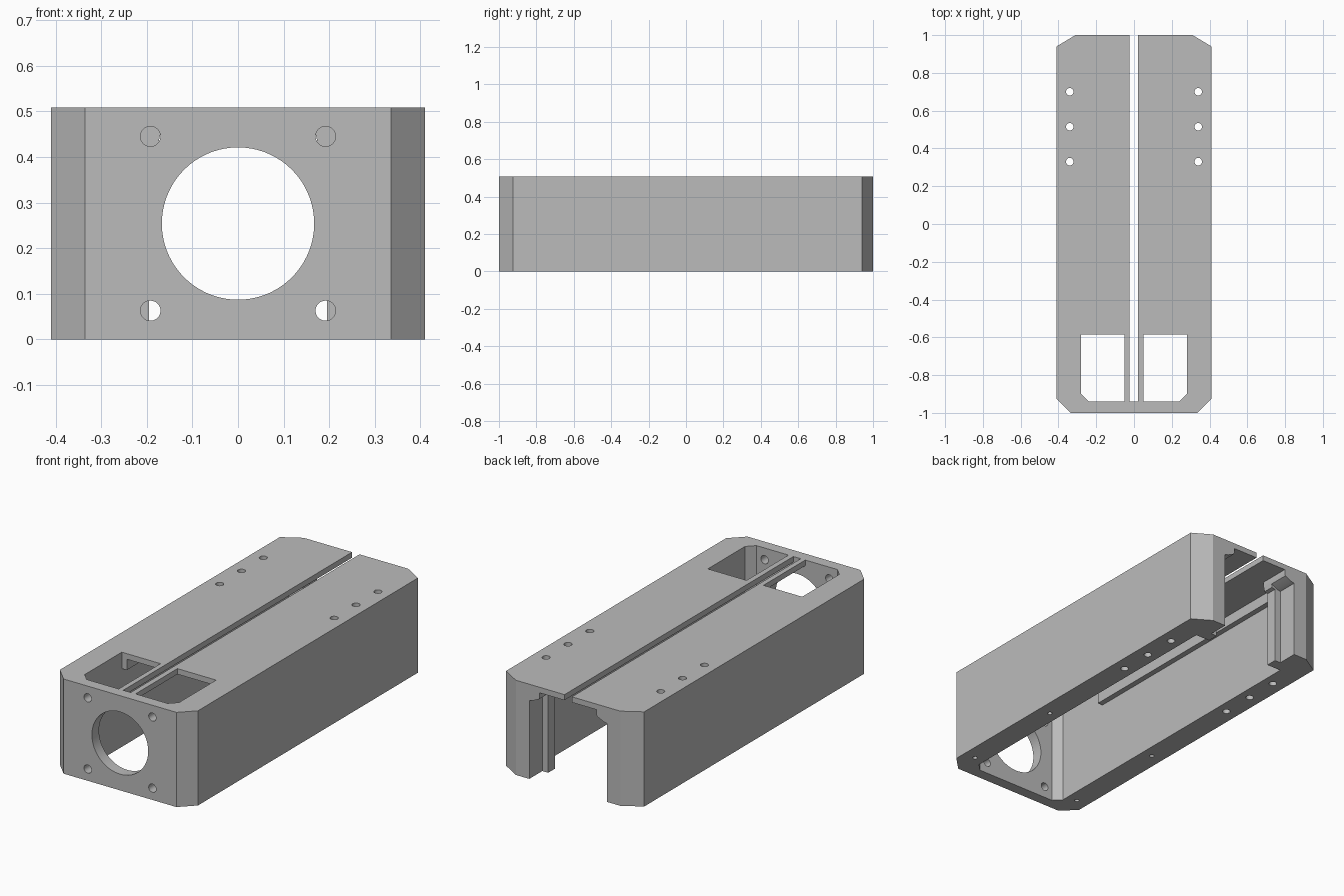
import bpy, bmesh, math
from mathutils import Matrix

cube = bpy.data.objects.get("Cube")
if cube:
    bpy.data.objects.remove(cube, do_unlink=True)

H = 0.508       # overall height
ROOF = 0.478    # underside of the roof plate

gray = bpy.data.materials.new("plain gray")
gray.use_nodes = True
color = (0.5, 0.5, 0.5, 1)
gray.diffuse_color = color
gray.node_tree.nodes["Principled BSDF"].inputs["Base Color"].default_value = color


def mirrored(half):
    """Close a right-hand half outline with its mirror image."""
    return half + [(-u, v) for u, v in reversed(half)]


def prism(name, outline, low, high, axis="z"):
    """Extrude an outline: (x, y) along z, or (x, z) along y."""
    bm = bmesh.new()
    place = (lambda u, v: (u, v, low)) if axis == "z" else (lambda u, v: (u, low, v))
    face = bm.faces.new([bm.verts.new(place(u, v)) for u, v in outline])
    grown = bmesh.ops.extrude_face_region(bm, geom=[face])
    verts = [g for g in grown["geom"] if isinstance(g, bmesh.types.BMVert)]
    step = high - low
    bmesh.ops.translate(bm, verts=verts, vec=(0, 0, step) if axis == "z" else (0, step, 0))
    bmesh.ops.recalc_face_normals(bm, faces=bm.faces)
    mesh = bpy.data.meshes.new(name)
    bm.to_mesh(mesh)
    bm.free()
    mesh.materials.append(gray)
    obj = bpy.data.objects.new(name, mesh)
    bpy.context.collection.objects.link(obj)
    return obj


def circle(u, v, r, n=32):
    return [(u + r * math.cos(math.tau * i / n), v + r * math.sin(math.tau * i / n))
            for i in range(n)]


def rect(x0, x1, y0, y1):
    return [(x0, y0), (x1, y0), (x1, y1), (x0, y1)]


# Housing block with chamfered upright corners
body = prism("housing", mirrored([(0.335, -1), (0.41, -0.925), (0.41, 0.94), (0.31, 1)]), 0, H)


def combine(tool, operation="DIFFERENCE"):
    """Apply a boolean to the housing and discard the helper."""
    tool.hide_render = True
    mod = body.modifiers.new("shape", "BOOLEAN")
    mod.operation = operation
    mod.solver = "EXACT"
    mod.object = tool
    bpy.ops.object.select_all(action="DESELECT")
    body.select_set(True)
    bpy.context.view_layer.objects.active = body
    bpy.ops.object.modifier_apply(modifier=mod.name)
    bpy.data.objects.remove(tool, do_unlink=True)


# Main cavity, open at the bottom
combine(prism("cavity", mirrored([(0.24, -0.94), (0.28, -0.90), (0.28, 0.83)]), -0.1, ROOF))


# Stepped rear doorway with a narrower head
def doorway(half):
    return mirrored([(half, -0.1), (half, 0.42), (half - 0.02, 0.425),
                     (0.172, 0.443), (0.168, 0.455), (0.168, ROOF)])


combine(prism("inner_doorway", doorway(0.195), 0.80, 1.1, "y"))
combine(prism("outer_doorway", doorway(0.23), 0.89, 1.1, "y"))

# Long roof slot
combine(prism("slot", rect(-0.023, 0.021, -0.94, 1.1), 0.45, 0.6))

# Narrow ribs under the roof, along both walls
for side in (-1, 1):
    x0, x1 = sorted((side * 0.25, side * 0.31))
    combine(prism("rib", rect(x0, x1, -0.585, 0.85), 0.42, 0.49), "UNION")

# Roof windows with a clipped front outer corner
for side in (-1, 1):
    outline = [(0.05, -0.94), (0.24, -0.94), (0.28, -0.90), (0.28, -0.585), (0.05, -0.585)]
    combine(prism("window", [(side * x, y) for x, y in outline], 0.44, 0.6))

# Front port and its four bolt holes
combine(prism("port", circle(0, 0.254, 0.167, 72), -1.1, -0.92, "y"))
for x in (-0.192, 0.192):
    for z in (0.063, 0.445):
        combine(prism("bolt_hole", circle(x, z, 0.022), -1.1, -0.87, "y"))

# Upright holes: three through each wall, two blind ones from below
for x in (-0.34, 0.34):
    for y in (0.33, 0.515, 0.70):
        combine(prism("through_hole", circle(x, y, 0.02, 24), -0.1, 0.6))
    for y in (-0.86, -0.265):
        combine(prism("blind_hole", circle(x, y, 0.012, 20), -0.1, 0.1))

# Smooth the round holes only
body.select_set(True)
bpy.context.view_layer.objects.active = body
bpy.ops.object.shade_smooth_by_angle(angle=math.radians(25))
